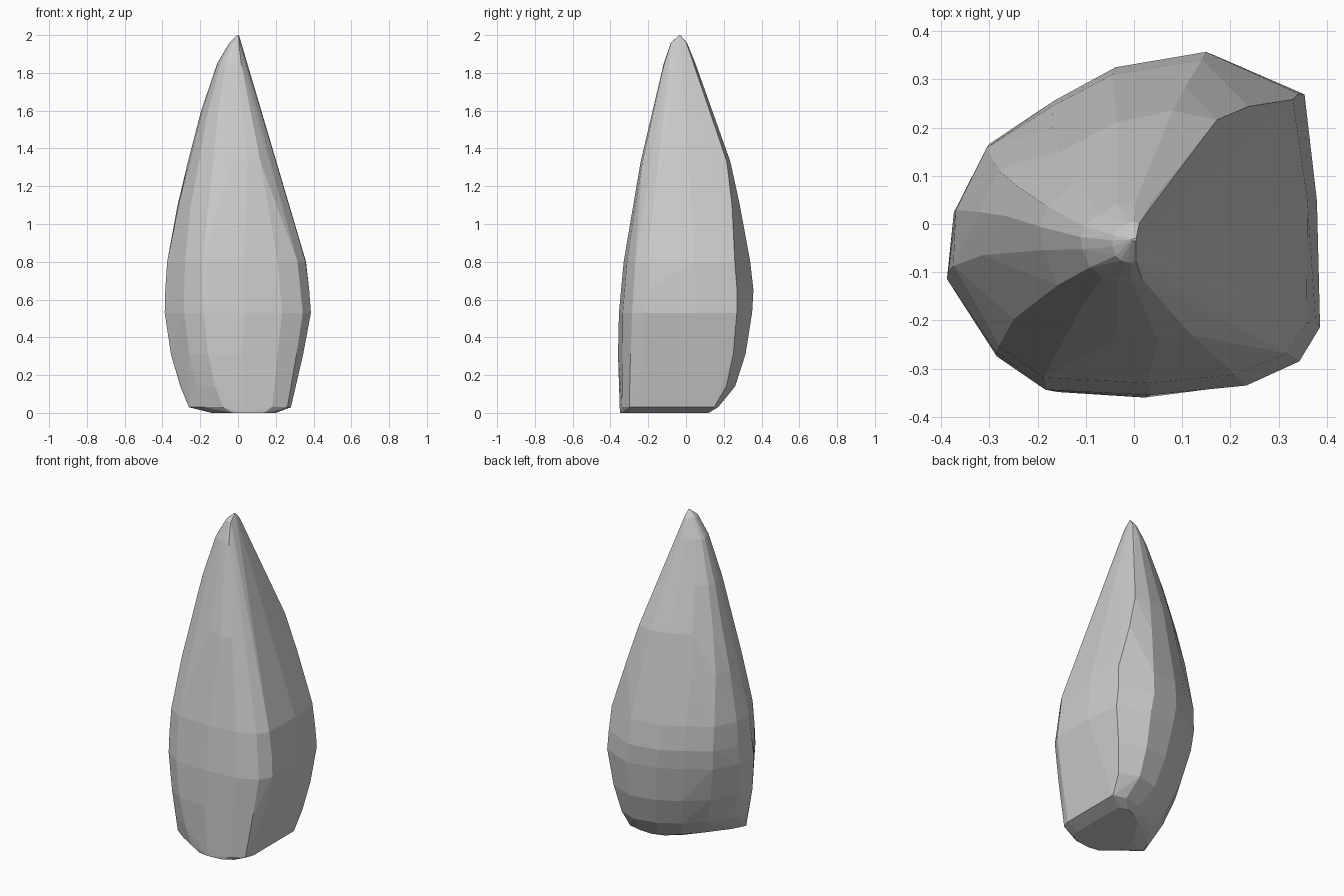
import bpy
import bmesh

cube = bpy.data.objects.get("Cube")
if cube:
    bpy.data.objects.remove(cube, do_unlink=True)

# Stone colour
stone = bpy.data.materials.new("stone_grey")
stone.use_nodes = True
grey = (0.6, 0.6, 0.6, 1)
stone.diffuse_color = grey
stone.node_tree.nodes["Principled BSDF"].inputs["Base Color"].default_value = grey

# Plan outlines in a unit square: foot undercut at one corner, wide body, spire
FOOT = [(1, -.6), (.93, -.81), (.63, -.96), (.04, -1), (-.33, -.96), (-.7, -.73),
        (-1, -.5), (-.85, -.2), (-.5, .27), (-.15, .65), (.3, .9), (.7, 1),
        (1, .92), (1, .35)]
BODY = [(1, -.6), (.88, -.8), (.6, -.94), (.1, -1), (-.5, -.97), (-.74, -.78),
        (-1, -.28), (-.98, .07), (-.8, .47), (-.44, .72), (-.12, .91), (.38, 1),
        (.9, .74), (.98, .1)]
SPIRE = [(.74, -.88), (.67, -.96), (.37, -1), (0, -.98), (-.41, -.9), (-.76, -.67),
         (-.96, -.22), (-1, .08), (-.9, .34), (-.5, .65), (0, .9), (.5, 1),
         (.9, .92), (1, .4)]

# Section extents: height, left, right, front, back
LEVELS = [
    (0, -.14, .2, -.35, .12),
    (.03, -.26, .28, -.35, .17),
    (.14, -.305, .305, -.355, .26),
    (.31, -.355, .345, -.36, .315),
    (.53, -.388, .386, -.355, .35),
    (.65, -.385, .377, -.345, .357),
    (.8, -.375, .36, -.33, .34),
    (1.1, -.32, .265, -.275, .285),
    (1.33, -.265, .195, -.24, .235),
    (1.6, -.195, .112, -.18, .143),
    (1.85, -.11, .042, -.118, .05),
    (1.96, -.045, .014, -.08, .005),
    (2, -.005, .005, -.035, -.03),
]


def outline(z):
    """Blend foot to body, swelling quickly, then body to spire."""
    if z < .75:
        a, b, t = FOOT, BODY, max(0, (z - .03) / .72) ** .5
    else:
        a, b, t = BODY, SPIRE, min(1, (z - .75) / .55)
    return [(p[0] + (q[0] - p[0]) * t, p[1] + (q[1] - p[1]) * t)
            for p, q in zip(a, b)]


def stretch(values, low, high):
    """Map values so that they span exactly low to high."""
    start, end = min(values), max(values)
    return [low + (v - start) / (end - start) * (high - low) for v in values]


def section(z, left, right, front, back):
    """Fit the outline at this height to its extents."""
    xs, ys = zip(*outline(z))
    return [(x, y, z) for x, y in zip(stretch(xs, left, right),
                                      stretch(ys, front, back))]


# Faceted pointed rock wrapped around the stacked sections
bm = bmesh.new()
for level in LEVELS:
    for point in section(*level):
        bm.verts.new(point)
hull = bmesh.ops.convex_hull(bm, input=bm.verts[:])
unused = {g for g in hull["geom_interior"] + hull["geom_unused"]
          if isinstance(g, bmesh.types.BMVert)}
bmesh.ops.delete(bm, geom=list(unused), context="VERTS")

# Merge nearly level triangles into broader chipped facets
bmesh.ops.dissolve_limit(bm, angle_limit=.05, verts=bm.verts[:], edges=bm.edges[:])
bmesh.ops.recalc_face_normals(bm, faces=bm.faces[:])

mesh = bpy.data.meshes.new("pointed_rock")
bm.to_mesh(mesh)
bm.free()
mesh.materials.append(stone)
rock = bpy.data.objects.new("pointed_rock", mesh)
bpy.context.collection.objects.link(rock)
